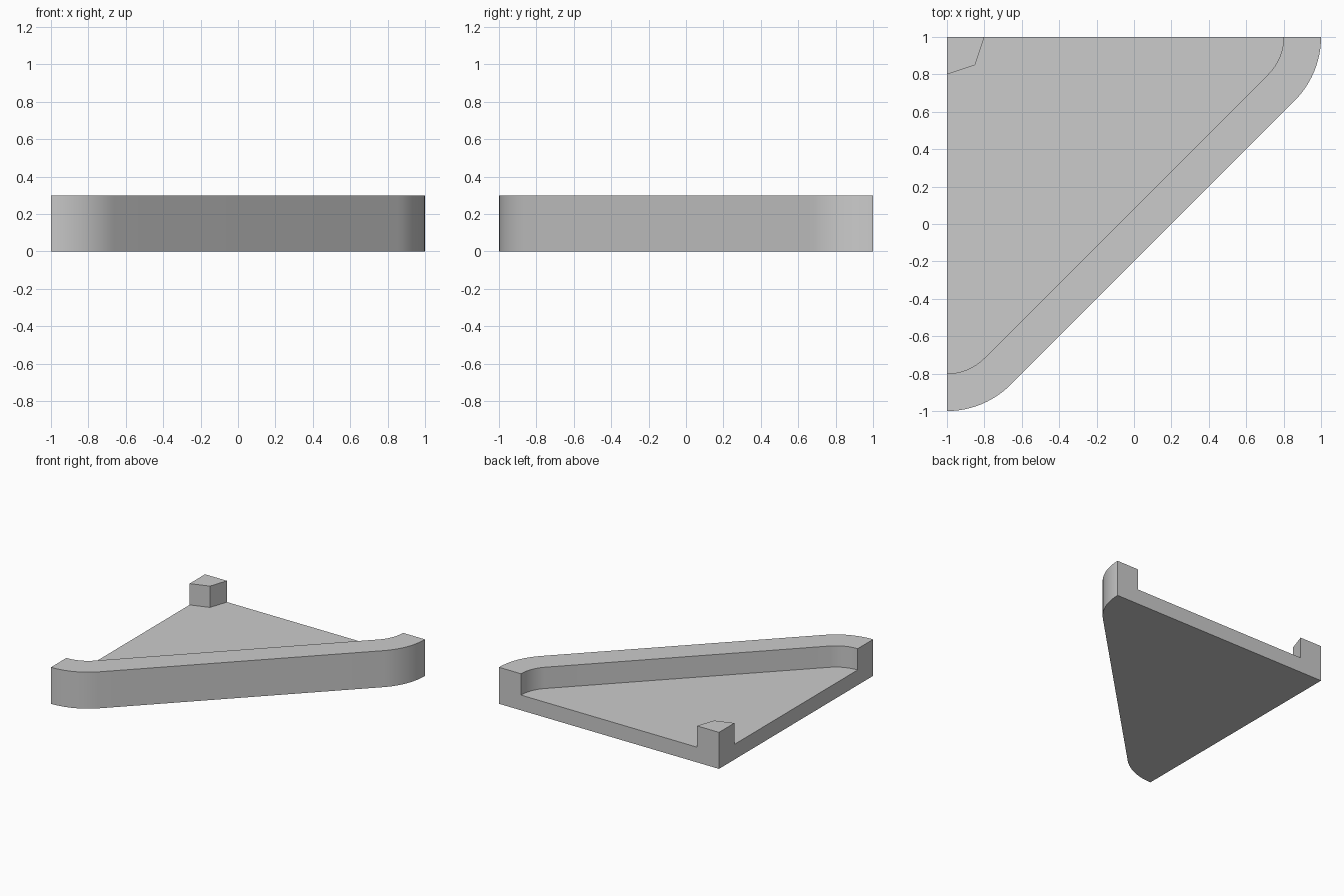
import bpy, bmesh
from math import sin, cos, pi, sqrt

if "Cube" in bpy.data.objects:
    bpy.data.objects.remove(bpy.data.objects["Cube"])

HEIGHT, FLOOR, RIM = 0.30, 0.125, 0.20
SEGS = 12


def rounded_edge(inset):
    """Arc, straight diagonal, arc: runs from the front-left end to the back-right end."""
    r = 0.2 / (sqrt(2) - 1) - inset
    cy = -1 + inset + r
    arc = []
    for i in range(SEGS + 1):
        a = pi / 4 * i / SEGS
        arc.append((-1 + r * sin(a), cy - r * cos(a)))
    # mirror across the corner's diagonal
    return arc + [(-y, -x) for x, y in reversed(arc)]


def prism(name, outline, z0, z1):
    bm = bmesh.new()
    face = bm.faces.new([bm.verts.new((x, y, z0)) for x, y in outline])
    ext = bmesh.ops.extrude_face_region(bm, geom=[face])
    top = [v for v in ext["geom"] if isinstance(v, bmesh.types.BMVert)]
    bmesh.ops.translate(bm, vec=(0, 0, z1 - z0), verts=top)
    bmesh.ops.recalc_face_normals(bm, faces=bm.faces)
    mesh = bpy.data.meshes.new(name)
    bm.to_mesh(mesh)
    bm.free()
    obj = bpy.data.objects.new(name, mesh)
    bpy.context.collection.objects.link(obj)
    return obj


# Solid corner block
tray = prism("corner_tray", rounded_edge(0) + [(-1, 1)], 0, HEIGHT)

# Pocket between the rim and the corner post, open on the two straight sides
pocket = prism("pocket_cutter", rounded_edge(RIM) + [
    (0.8, 1.1), (-0.8, 1.1), (-0.8, 1), (-0.85, 0.85),
    (-1, 0.8), (-1.1, 0.8), (-1.1, -0.8)], FLOOR, HEIGHT + 0.1)
pocket.hide_render = True

# Cut the pocket, leaving floor, rim and post
cut = tray.modifiers.new("pocket", 'BOOLEAN')
cut.operation = 'DIFFERENCE'
cut.solver = 'EXACT'
cut.object = pocket
bpy.context.view_layer.objects.active = tray
tray.select_set(True)
pocket.select_set(False)
bpy.ops.object.modifier_apply(modifier=cut.name)
bpy.data.objects.remove(pocket)

# Smooth curved walls, sharp corners
bpy.ops.object.shade_smooth_by_angle()
